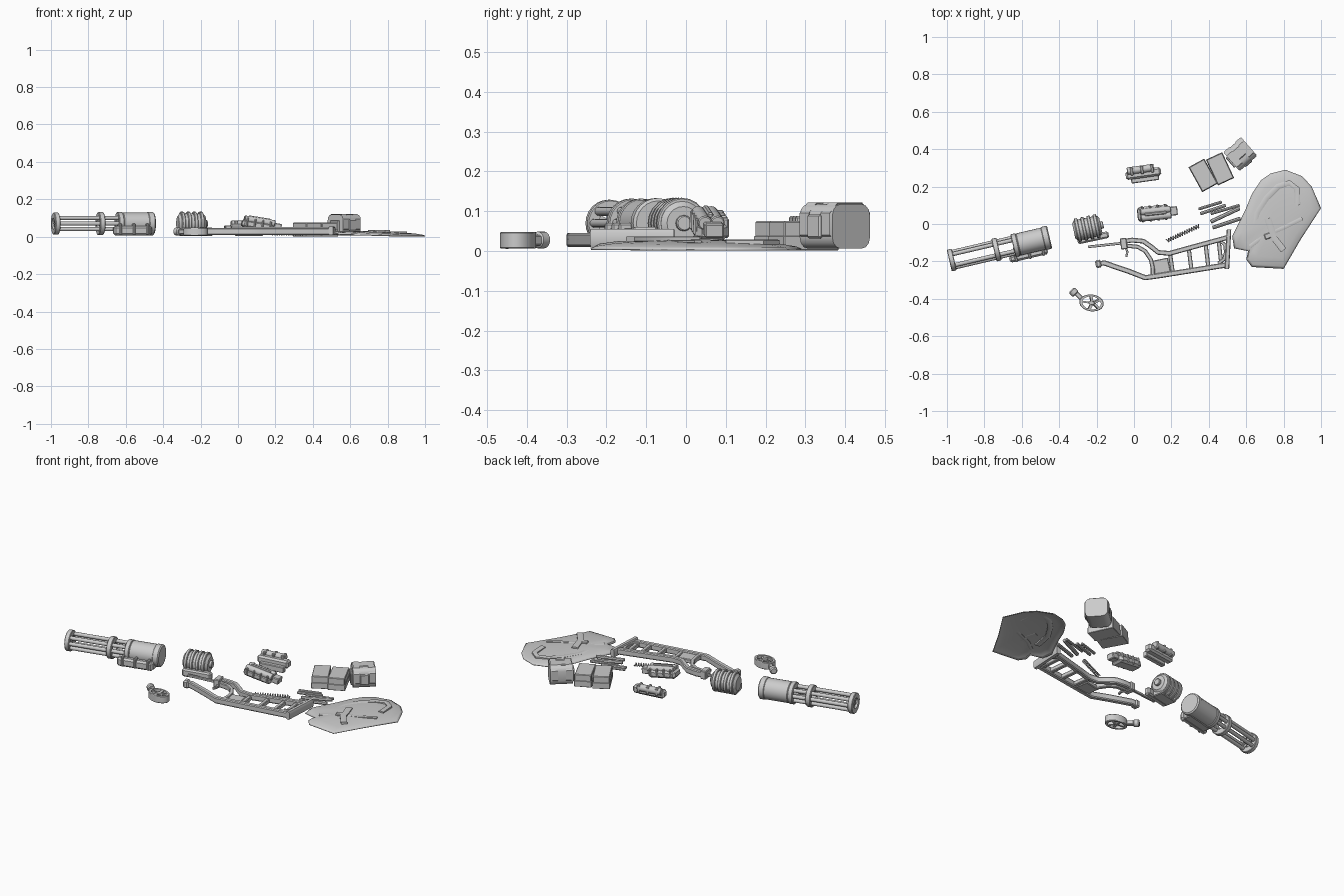
import bpy, bmesh, math
from mathutils import Matrix, Vector

if "Cube" in bpy.data.objects:
    bpy.data.objects.remove(bpy.data.objects["Cube"])


def frame(x, y, z, deg=0, tilt=0):
    return (Matrix.Translation((x, y, z)) @ Matrix.Rotation(math.radians(deg), 4, 'Z')
            @ Matrix.Rotation(math.radians(tilt), 4, 'Y'))


def finish(name, bm, m=None, smooth=False):
    bmesh.ops.remove_doubles(bm, verts=bm.verts, dist=1e-5)
    bmesh.ops.recalc_face_normals(bm, faces=bm.faces)
    me = bpy.data.meshes.new(name)
    bm.to_mesh(me)
    bm.free()
    ob = bpy.data.objects.new(name, me)
    bpy.context.collection.objects.link(ob)
    if m is not None:
        ob.matrix_world = m
    if smooth:
        bpy.context.view_layer.objects.active = ob
        for o in bpy.context.selected_objects:
            o.select_set(False)
        ob.select_set(True)
        bpy.ops.object.shade_smooth_by_angle(angle=math.radians(35))
    return ob


def box(name, m, c, s, bevel=0.004):
    bm = bmesh.new()
    bmesh.ops.create_cube(bm, size=1, matrix=Matrix.Translation(c) @ Matrix.Diagonal((*s, 1)))
    if bevel:
        bmesh.ops.bevel(bm, geom=bm.edges[:], offset=bevel, segments=1, affect='EDGES')
    return finish(name, bm, m)


def lathe(name, m, prof, n=24, closed=True, c=(0, 0)):
    """Revolve (x, radius) points around the local x axis."""
    bm = bmesh.new()
    rings = []
    for i in range(n):
        a = math.tau * i / n
        rings.append([bm.verts.new((x, c[0] + r * math.cos(a), c[1] + r * math.sin(a))) for x, r in prof])
    for i in range(n):
        A, B = rings[i], rings[(i + 1) % n]
        for j in range(len(prof) - (0 if closed else 1)):
            k = (j + 1) % len(prof)
            bm.faces.new((A[j], A[k], B[k], B[j]))
    return finish(name, bm, m, True)


def rod(name, m, x0, x1, r, c=(0, 0), n=12, ch=0.003):
    return lathe(name, m, [(x0, 0), (x0, r - ch), (x0 + ch, r), (x1 - ch, r), (x1, r - ch), (x1, 0)], n, False, c)


def ring(name, m, x0, x1, ri, ro, n=24):
    return lathe(name, m, [(x0, ri), (x0, ro - .003), (x0 + .003, ro), (x1 - .003, ro), (x1, ro - .003), (x1, ri)], n)


def rail(name, pts, w, h, z):
    """Rectangular bar swept along a flat path."""
    bm = bmesh.new()
    P = [Vector((p[0], p[1], 0)) for p in pts]
    secs = []
    for i, p in enumerate(P):
        d = (P[min(i + 1, len(P) - 1)] - P[max(i - 1, 0)]).normalized()
        s = Vector((-d.y, d.x, 0)) * w / 2
        c = .7
        secs.append([bm.verts.new(p + s * a + Vector((0, 0, z + h / 2 * b))) for a, b in
                     ((1, c), (c, 1), (-c, 1), (-1, c), (-1, -c), (-c, -1), (c, -1), (1, -c))])
    for A, B in zip(secs, secs[1:]):
        for j in range(8):
            bm.faces.new((A[j], A[(j + 1) % 8], B[(j + 1) % 8], B[j]))
    bm.faces.new(secs[0])
    bm.faces.new(secs[-1])
    return finish(name, bm, None, True)


# rotary barrel cluster with housing
G = frame(-.973, -.1925, .07, 13.2)
for i, a in enumerate((0, 45, 135, 180, 225, 315)):
    t = math.radians(a)
    rod(f"barrel_{i}", G, -.015, .37, .011, (.042 * math.cos(t), .042 * math.sin(t)))
for i, (x0, x1, ro) in enumerate(((-.015, .012, .059), (.23, .258, .062), (.335, .362, .062))):
    ring(f"barrel_band_{i}", G, x0, x1, .03, ro)
rod("barrel_hub", G, -.01, .01, .014)
for i in range(3):
    box(f"hub_spoke_{i}", G @ Matrix.Rotation(math.pi * i / 3, 4, 'X'), (0, 0, 0), (.012, .012, .07), 0)
lathe("barrel_housing", G, [(.36, 0), (.36, .054), (.366, .06), (.5, .06), (.503, .063), (.53, .063),
                            (.536, .056), (.536, 0)], 24, False)
box("housing_side_block", G, (.405, -.068, -.038), (.21, .036, .05), .01)
box("housing_under_block", G, (.42, -.035, -.04), (.18, .05, .045))
for i in range(3):
    box(f"housing_lug_{i}", G, (.335 + .075 * i, -.06, -.03), (.014, .06, .06))

# ribbed motor drum with lower block
D = frame(-.25, -.022, .07, 12)
lathe("motor_drum", D, [(-.074, 0), (-.074, .04), (-.062, .055), (.062, .055), (.074, .042), (.074, 0)], 20, False)
for i in range(4):
    ring(f"drum_rib_{i}", D, -.06 + .034 * i, -.042 + .034 * i, .05, .064, 20)
rod("drum_shaft", D, .07, .088, .02)
box("drum_lower_block", D, (.02, -.057, -.044), (.17, .036, .046), .008)
box("drum_saddle", D, (.0, -.02, -.045), (.13, .07, .04))

# tilted receiver module
R = frame(.12, .06, .07, 6, 9)
box("receiver_body", R, (-.015, 0, -.012), (.17, .078, .045), .012)
for i, y in enumerate((-.02, .012)):
    rod(f"receiver_tube_{i}", R, -.09, .075, .018, (y, .012))
box("receiver_nose", R, (.085, .0, -.002), (.055, .048, .035))
box("receiver_rail", R, (-.01, -.004, .027), (.12, .016, .014))
for i in range(4):
    box(f"receiver_clip_{i}", R, (-.075 + .042 * i, 0, -.004), (.01, .086, .05))

# small bracket mechanism behind
B = frame(.05, .27, 0, 8)
box("bracket_base", B, (.005, -.03, .022), (.15, .03, .035))
box("bracket_body", B, (.0, .0, .045), (.19, .045, .045), .01)
rod("bracket_tube", B, -.085, .06, .02, (.024, .066))
for i in range(3):
    box(f"bracket_lug_{i}", B, (-.06 + .055 * i, .02, .065), (.016, .045, .045))

# two plain crates
for i, (x, y, d) in enumerate(((.37, .26, 29), (.46, .295, 25))):
    M = frame(x, y, 0, d)
    box(f"crate_{i}", M, (0, 0, .039), (.092, .148, .072), .003)
    box(f"crate_lip_{i}", M, (0, 0, .02), (.096, .152, .036), .002)

# rounded ammunition canister with straps
C = frame(.568, .374, .062, 41)
bm = bmesh.new()
bmesh.ops.create_cube(bm, size=1, matrix=Matrix.Diagonal((.125, .125, .112, 1)))
edges = [e for e in bm.edges if abs(e.verts[0].co.x - e.verts[1].co.x) > .01]
bmesh.ops.bevel(bm, geom=edges, offset=.028, segments=3, profile=.5, affect='EDGES')
finish("canister_body", bm, C, True)
for i, x in enumerate((-.04, .04)):
    box(f"canister_strap_{i}", C, (x, 0, .006), (.016, .133, .108), .026)
box("canister_lid", C, (0, .01, .052), (.06, .06, .016))
box("canister_latch", C, (0, -.066, 0), (.05, .012, .06))
box("canister_feed", C, (-.066, 0, -.01), (.014, .07, .07))

# ladder frame with curved rails
rail("lower_rail", [(-.2, -.215), (-.16, -.208), (-.03, -.252), (.06, -.287), (.13, -.277), (.5, -.218)], .028, .036, .028)
rail("upper_rail", [(-.07, -.095), (-.01, -.086), (.05, -.092), (.09, -.12), (.13, -.152), (.19, -.157),
                    (.27, -.135), (.5, -.072)], .026, .036, .034)
rail("inner_brace", [(-.05, -.115), (.02, -.122), (.06, -.145), (.09, -.19), (.1, -.235), (.1, -.28)], .022, .03, .03)
rail("front_strut", [(-.245, -.122), (-.06, -.102)], .014, .014, .03)
rail("hanging_link", [(-.045, -.125), (-.035, -.15), (-.042, -.175)], .012, .014, .025)
box("strut_clamp", frame(-.055, -.105, .035, 8), (0, 0, 0), (.035, .06, .05))
box("rail_end_fitting", frame(-.19, -.213, .03, 10), (0, 0, 0), (.032, .042, .045), .008)
box("frame_gusset", frame(.145, -.228, .026, 12), (0, 0, 0), (.09, .08, .025))
for i, x in enumerate((.2, .3, .39, .46)):
    yu, yl = -.157 + (x - .19) * .275, -.268 + (x - .19) * .161
    rail(f"cross_bar_{i}", [(x - .008, yu), (x + .008, yl)], .022, .026, .028)
rail("end_loop", [(.46, -.09), (.485, -.11), (.49, -.15), (.48, -.19), (.45, -.21)], .018, .024, .034)
rail("end_plate", [(.508, -.03), (.497, -.24)], .024, .046, .032)

# coil spring
bm = bmesh.new()
S = frame(.262, -.05, .017, 25)
cu = bpy.data.curves.new("coil_spring", 'CURVE')
cu.dimensions = '3D'
cu.bevel_depth = .003
cu.bevel_resolution = 1
sp = cu.splines.new('POLY')
N = 14 * 10
sp.points.add(N)
for i, p in enumerate(sp.points):
    a = math.tau * i / 10
    p.co = (-.095 + .19 * i / N, .009 * math.cos(a), .009 * math.sin(a), 1)
bm.free()
ob = bpy.data.objects.new("coil_spring", cu)
bpy.context.collection.objects.link(ob)
ob.matrix_world = S

# loose rods
for i, (x0, y0, x1, y1, r) in enumerate(((.345, .08, .47, .118, .008), (.355, .055, .49, .1, .009),
                                         (.41, .055, .565, .1, .008), (.41, .012, .565, .085, .011),
                                         (.42, -.02, .57, .03, .01))):
    L = math.hypot(x1 - x0, y1 - y0)
    rod(f"loose_rod_{i}", frame(x0, y0, .02, math.degrees(math.atan2(y1 - y0, x1 - x0))), 0, L, r, n=8)

# wide thin fairing panel
out = [(.68, .235), (.73, .27), (.81, .29), (.9, .255), (.95, .2), (1, .085), (.89, -.085), (.8, -.24),
       (.63, -.23), (.6, -.19), (.61, -.145), (.535, -.13), (.525, -.065), (.595, .075), (.63, .16)]
cen = Vector((.765, .03))
bm = bmesh.new()
prev = None
for s, z in ((1, 0), (.95, .005), (.78, .012), (.5, .017), (.2, .019), (0, .019)):
    row = []
    for p in out:
        q = cen + (Vector(p) - cen) * s
        row.append(bm.verts.new((q.x, q.y, .005 + z + .012 * max(0, (.85 - q.x) / .3) * (1 if s < 1 else .7))))
    if prev:
        for j in range(len(out)):
            k = (j + 1) % len(out)
            bm.faces.new((prev[j], prev[k], row[k], row[j]))
    prev = row
ob = finish("fairing_panel", bm, None, True)
mod = ob.modifiers.new("thickness", 'SOLIDIFY')
mod.thickness = .004
# raised folds and centre handle on the panel
rail("panel_fold", [(.64, -.05), (.66, .06), (.71, .14), (.77, .2), (.83, .22), (.87, .19), (.875, .1)], .03, .014, .022)
rail("panel_crease", [(.62, -.12), (.7, -.06), (.8, -.02), (.9, .03)], .02, .008, .024)
rail("panel_handle", [(.715, .03), (.735, -.03), (.745, -.07), (.8, -.14)], .035, .014, .03)
box("panel_handle_tip", frame(.722, -.062, .03, 20), (0, 0, 0), (.05, .03, .014))

# oval spoked wheel with knob
W = frame(-.227, -.422, 0, -8) @ Matrix.Diagonal((1, .68, 1, 1)) @ Matrix.Rotation(-math.pi / 2, 4, 'Y')
ring("wheel_rim", W, .006, .048, .05, .066)
rod("wheel_hub", W, .008, .046, .017)
for i in range(5):
    box(f"wheel_spoke_{i}", W @ Matrix.Rotation(math.tau * i / 5, 4, 'X'), (.027, 0, .034), (.034, .014, .04), 0)
box("knob_arm", frame(-.292, -.387, .027, -45), (0, 0, 0), (.05, .024, .026))
rod("knob", frame(-.335, -.352, .028, -45), 0, .035, .021, n=16, ch=.006)
